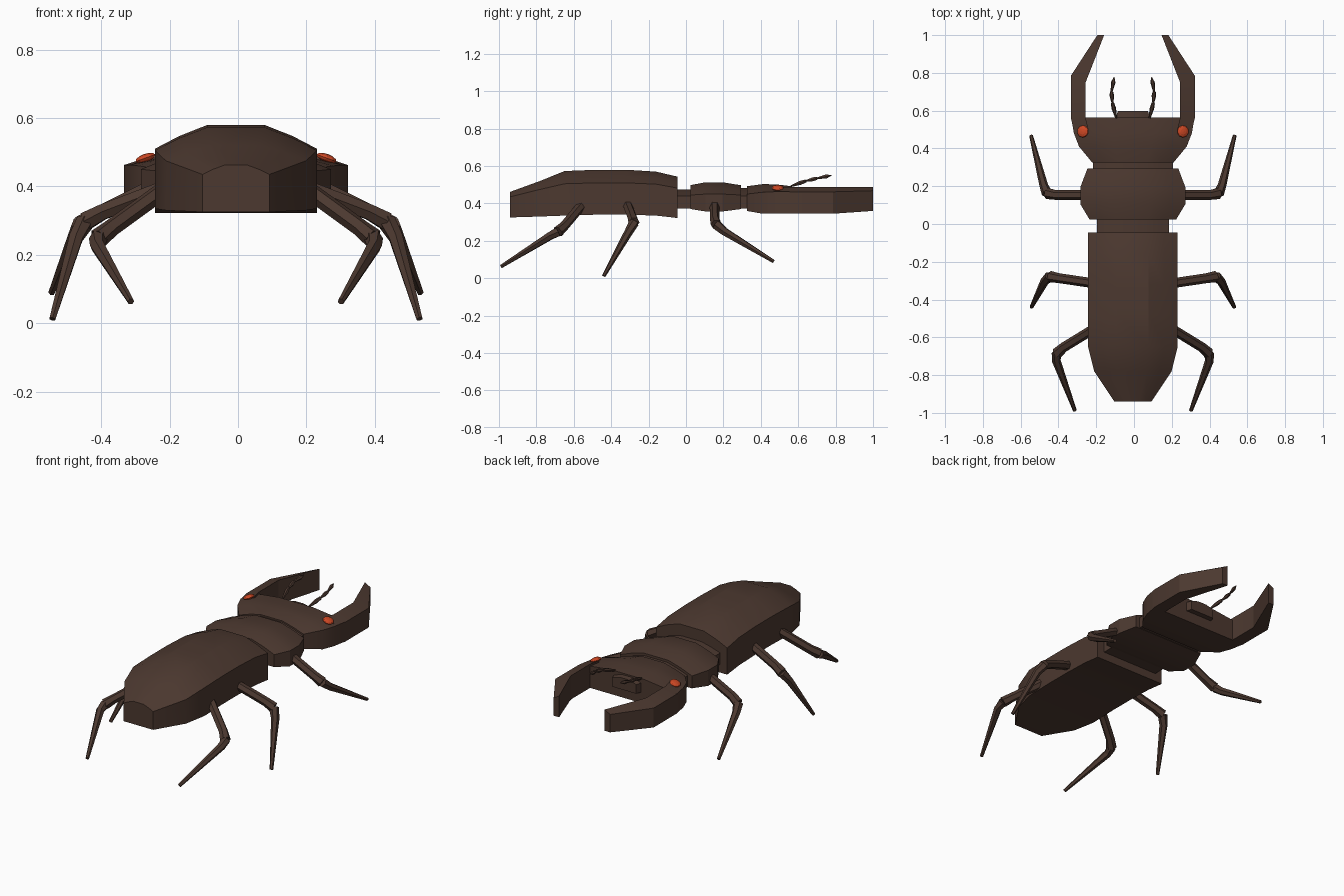
import bpy, math
from mathutils import Vector, Matrix

if "Cube" in bpy.data.objects:
    bpy.data.objects.remove(bpy.data.objects["Cube"])

C = -0.006  # mirror plane of the animal


def material(name, rgb):
    m = bpy.data.materials.new(name)
    m.diffuse_color = (*rgb, 1)
    m.use_nodes = True
    m.node_tree.nodes["Principled BSDF"].inputs["Base Color"].default_value = m.diffuse_color
    return m


brown = material("dark brown shell", (0.072, 0.040, 0.029))
orange = material("orange eye", (0.62, 0.065, 0.018))


def loft(name, rings, mat=brown, smooth=20):
    """Skin closed rings of equal length and cap both ends."""
    n = len(rings[0])
    verts = [tuple(p) for r in rings for p in r]
    faces = [list(range(n)), list(range(len(verts) - n, len(verts)))]
    for i in range(len(rings) - 1):
        for j in range(n):
            k = (j + 1) % n
            faces.append([i * n + j, i * n + k, (i + 1) * n + k, (i + 1) * n + j])
    me = bpy.data.meshes.new(name)
    me.from_pydata(verts, [], faces)
    me.materials.append(mat)
    ob = bpy.data.objects.new(name, me)
    bpy.context.collection.objects.link(ob)
    bm = bmesh.new()
    bm.from_mesh(me)
    bmesh.ops.recalc_face_normals(bm, faces=bm.faces)
    bm.to_mesh(me)
    bm.free()
    me.polygons.foreach_set("use_smooth", [True] * len(me.polygons))
    me.set_sharp_from_angle(angle=math.radians(smooth))
    return ob


import bmesh


def shell(name, stations):
    """Domed body segment: stations of (y, half width, bottom, side top, crown)."""
    rings = []
    for y, w, zb, zs, zt in stations:
        half = [(1, zb), (1, zs), (0.7, zs + 0.53 * (zt - zs)), (0.35, zt)]
        ring = [(C + w * f, y, z) for f, z in half]
        ring += [(C - w * f, y, z) for f, z in reversed(half)]
        rings.append(ring)
    return loft(name, rings)


def tube(name, points, radii, sides=6):
    """Tapered tube through points."""
    pts = [Vector(p) for p in points]
    rings = []
    for i, p in enumerate(pts):
        a, b = pts[max(i - 1, 0)], pts[min(i + 1, len(pts) - 1)]
        d = (b - a).normalized()
        u = d.cross(Vector((0, 0, 1))).normalized()
        v = d.cross(u)
        rings.append([p + radii[i] * (math.cos(t) * u + math.sin(t) * v)
                      for t in (2 * math.pi * k / sides for k in range(sides))])
    return loft(name, rings)


# body segments, abdomen end faces -y
shell("abdomen", [(-0.94, 0.098, 0.325, 0.435, 0.462),
                  (-0.78, 0.205, 0.33, 0.475, 0.52),
                  (-0.65, 0.237, 0.335, 0.505, 0.573),
                  (-0.48, 0.237, 0.34, 0.51, 0.58),
                  (-0.32, 0.237, 0.34, 0.51, 0.58),
                  (-0.16, 0.237, 0.335, 0.503, 0.57),
                  (-0.045, 0.237, 0.322, 0.482, 0.543)])
shell("waist", [(-0.08, 0.19, 0.372, 0.44, 0.475), (0.05, 0.19, 0.372, 0.44, 0.475)])
shell("thorax", [(0.025, 0.23, 0.37, 0.445, 0.498),
                 (0.105, 0.278, 0.357, 0.45, 0.513),
                 (0.195, 0.278, 0.357, 0.45, 0.513),
                 (0.295, 0.24, 0.37, 0.445, 0.497)])
shell("neck", [(0.27, 0.212, 0.372, 0.44, 0.483), (0.36, 0.212, 0.372, 0.44, 0.483)])
shell("head", [(0.325, 0.215, 0.36, 0.45, 0.492),
               (0.41, 0.285, 0.345, 0.46, 0.503),
               (0.48, 0.312, 0.345, 0.463, 0.502),
               (0.565, 0.327, 0.345, 0.463, 0.492)])
shell("mouth_plate", [(0.55, 0.095, 0.41, 0.465, 0.484), (0.597, 0.08, 0.41, 0.465, 0.48)])

# leg paths for one side: hip, femur end, knee, tibia start, tip
legs = {
    "fore_leg": [(0.20, 0.152, 0.42), (0.41, 0.154, 0.315), (0.455, 0.162, 0.287),
                 (0.472, 0.205, 0.25), (0.539, 0.468, 0.09)],
    "middle_leg": [(0.18, -0.318, 0.405), (0.39, -0.287, 0.325), (0.44, -0.278, 0.298),
                   (0.468, -0.305, 0.25), (0.537, -0.44, 0.012)],
    "rear_leg": [(0.19, -0.545, 0.405), (0.365, -0.652, 0.278), (0.402, -0.685, 0.248),
                 (0.405, -0.725, 0.227), (0.307, -0.988, 0.063)],
}

for side, s in (("right", 1), ("left", -1)):
    def mx(x):
        return C + s * x

    # jaw: quad section, inner edge higher than outer
    jaw = [(0.50, 0.50, 0.235, 0.312, 0.345, 0.462), (0.56, 0.56, 0.25, 0.328, 0.345, 0.462),
           (0.75, 0.785, 0.25, 0.328, 0.345, 0.462), (1.0, 1.0, 0.152, 0.188, 0.36, 0.468)]
    loft(side + "_jaw", [[(mx(xi), yi, zb), (mx(xo), yo, zb), (mx(xo), yo, zo), (mx(xi), yi, 0.488)]
                         for yi, yo, xi, xo, zb, zo in jaw])

    for name, path in legs.items():
        pts = [(mx(x), y, z) for x, y, z in path]
        tube(side + "_" + name + "_thigh", pts[:3], [0.026, 0.026, 0.03])
        tube(side + "_" + name + "_shin", pts[2:], [0.028, 0.023, 0.010])

    # antenna: three flaring joints
    feeler = [(0.088, 0.56, 0.492), (0.108, 0.64, 0.52), (0.113, 0.70, 0.534), (0.099, 0.777, 0.55)]
    for i in range(3):
        a, b = [Vector((mx(x), y, z)) for x, y, z in feeler[i:i + 2]]
        tube(f"{side}_antenna_{i + 1}", [a, a.lerp(b, 0.65), b],
             [0.005, 0.012, 0.009 if i < 2 else 0.002])

    # flattened eye lying on the head slope
    bm = bmesh.new()
    bmesh.ops.create_uvsphere(bm, u_segments=10, v_segments=6, radius=0.032,
                              matrix=Matrix.Translation((mx(0.265), 0.49, 0.483))
                              @ Matrix.Rotation(s * math.radians(20), 4, 'Y')
                              @ Matrix.Diagonal((1, 1, 0.38, 1)))
    me = bpy.data.meshes.new(side + "_eye")
    bm.to_mesh(me)
    bm.free()
    me.materials.append(orange)
    bpy.context.collection.objects.link(bpy.data.objects.new(side + "_eye", me))
